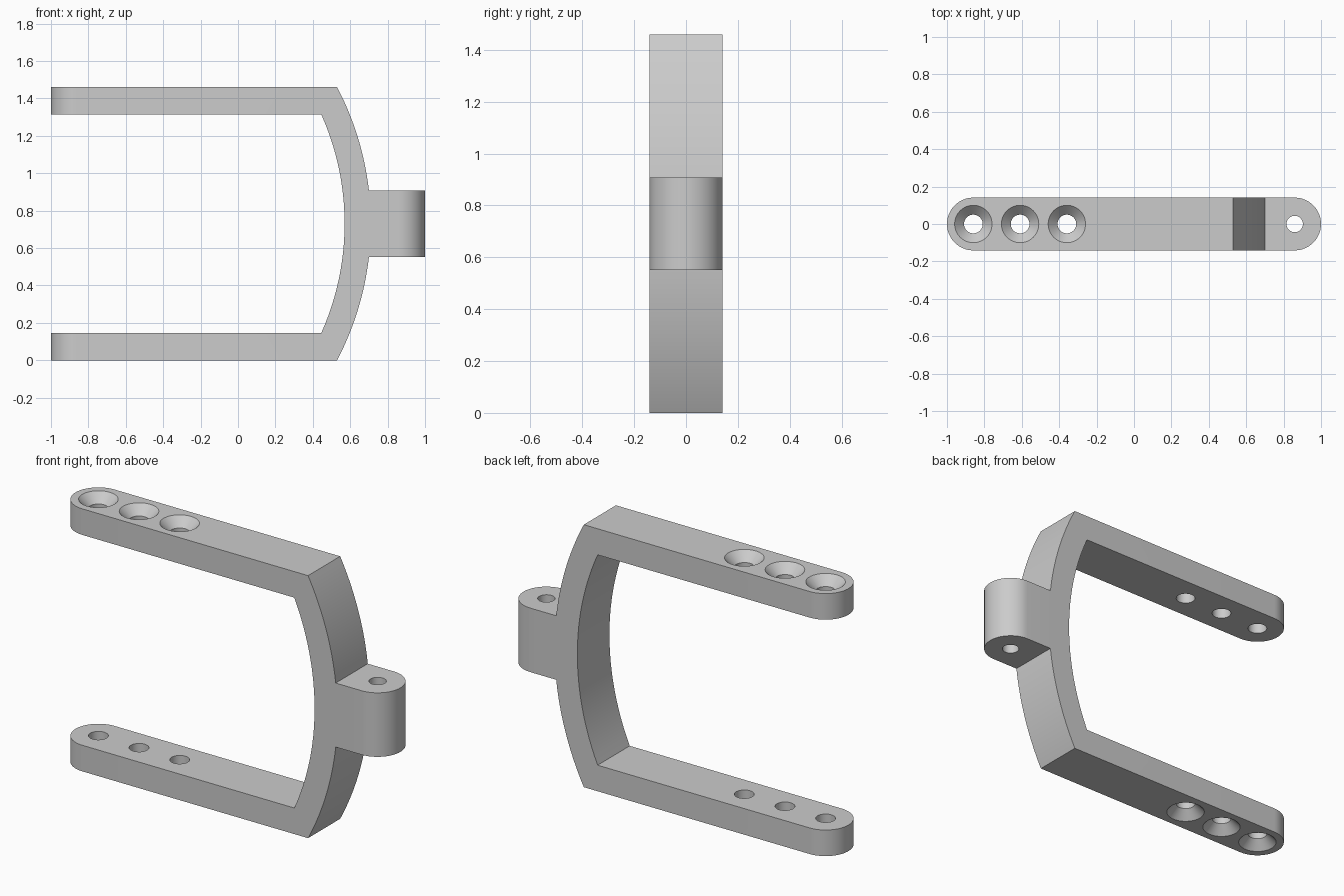
import bpy, bmesh
from math import sin, cos, asin, pi, radians

if "Cube" in bpy.data.objects:
    bpy.data.objects.remove(bpy.data.objects["Cube"])

HEIGHT, MID = 1.46, 0.73      # overall height and mid-plane
THICK, HALF_W = 0.145, 0.141  # arm thickness, half width
ARC_X = -0.86                 # centre of the curved bridge
TIP = 1 - HALF_W              # centre of the rounded ends

grey = bpy.data.materials.new("satin grey")
grey.use_nodes = True
grey.diffuse_color = (0.6, 0.6, 0.6, 1)
grey.node_tree.nodes["Principled BSDF"].inputs["Base Color"].default_value = (0.6, 0.6, 0.6, 1)


def make_object(name, bm):
    bmesh.ops.recalc_face_normals(bm, faces=bm.faces)
    mesh = bpy.data.meshes.new(name)
    bm.to_mesh(mesh)
    bm.free()
    mesh.materials.append(grey)
    obj = bpy.data.objects.new(name, mesh)
    bpy.context.collection.objects.link(obj)
    return obj


def prism(name, points, direction):
    """Extrude a closed outline along a direction."""
    bm = bmesh.new()
    face = bm.faces.new([bm.verts.new(p) for p in points])
    new = bmesh.ops.extrude_face_region(bm, geom=[face])["geom"]
    bmesh.ops.translate(bm, vec=direction, verts=[v for v in new if isinstance(v, bmesh.types.BMVert)])
    return make_object(name, bm)


def lathe(name, profile, x, steps=48):
    """Closed turned solid from (radius, z) rings, centred on x."""
    bm = bmesh.new()
    rings = [[bm.verts.new((x + r * cos(2 * pi * i / steps), r * sin(2 * pi * i / steps), z))
              for i in range(steps)] for r, z in profile]
    for low, high in zip(rings, rings[1:]):
        for i in range(steps):
            j = (i + 1) % steps
            bm.faces.new((low[i], low[j], high[j], high[i]))
    bm.faces.new(rings[0])
    bm.faces.new(rings[-1])
    return make_object(name, bm)


def arc(radius, z0, z1, steps=24):
    a, b = asin((z0 - MID) / radius), asin((z1 - MID) / radius)
    angles = [a + (b - a) * i / steps for i in range(steps + 1)]
    return [(ARC_X + radius * cos(t), MID + radius * sin(t)) for t in angles]


def combine(target, tool, operation):
    mod = target.modifiers.new("combine", 'BOOLEAN')
    mod.operation, mod.solver, mod.object = operation, 'EXACT', tool
    bpy.context.view_layer.objects.active = target
    bpy.ops.object.modifier_apply(modifier=mod.name)
    bpy.data.objects.remove(tool)


# Side outline: two arms, curved bridge and hinge lug
LUG_LOW, LUG_HIGH = 0.552, 0.908
outline = arc(1.57, 0, LUG_LOW) + [(1.1, LUG_LOW), (1.1, LUG_HIGH)]
outline += arc(1.57, LUG_HIGH, HEIGHT) + [(-1.1, HEIGHT), (-1.1, HEIGHT - THICK)]
outline += arc(1.43, HEIGHT - THICK, THICK) + [(-1.1, THICK), (-1.1, 0)]
bracket = prism("fork_bracket", [(x, -0.3, z) for x, z in outline], (0, 0.6, 0))

# Round off the arm tips and the lug
ends = []
for side, start in ((1, -pi / 2), (-1, pi / 2)):
    for i in range(33):
        t = start + pi * i / 32
        ends.append((side * TIP + HALF_W * cos(t), HALF_W * sin(t), -0.2))
combine(bracket, prism("rounded_ends", ends, (0, 0, 2)), 'INTERSECT')

# Countersunk screw holes, opening on the outer face of each arm
sink = [(0.05, -0.1), (0.05, 0.05), (0.12, 0.12)]
for i in range(3):
    x = -TIP + 0.25 * i
    upper = [(r, HEIGHT - 0.1 + z) for r, z in sink]
    lower = [(r, 0.1 - z) for r, z in sink]
    combine(bracket, lathe("upper_screw_hole", upper, x), 'DIFFERENCE')
    combine(bracket, lathe("lower_screw_hole", lower, x), 'DIFFERENCE')

# Pin hole through the lug
combine(bracket, lathe("pin_hole", [(0.044, 0.4), (0.044, 1.1)], TIP), 'DIFFERENCE')

# Smooth the curves, keep the edges crisp
bpy.ops.object.select_all(action='DESELECT')
bracket.select_set(True)
bpy.context.view_layer.objects.active = bracket
bpy.ops.object.shade_smooth_by_angle(angle=radians(25))
